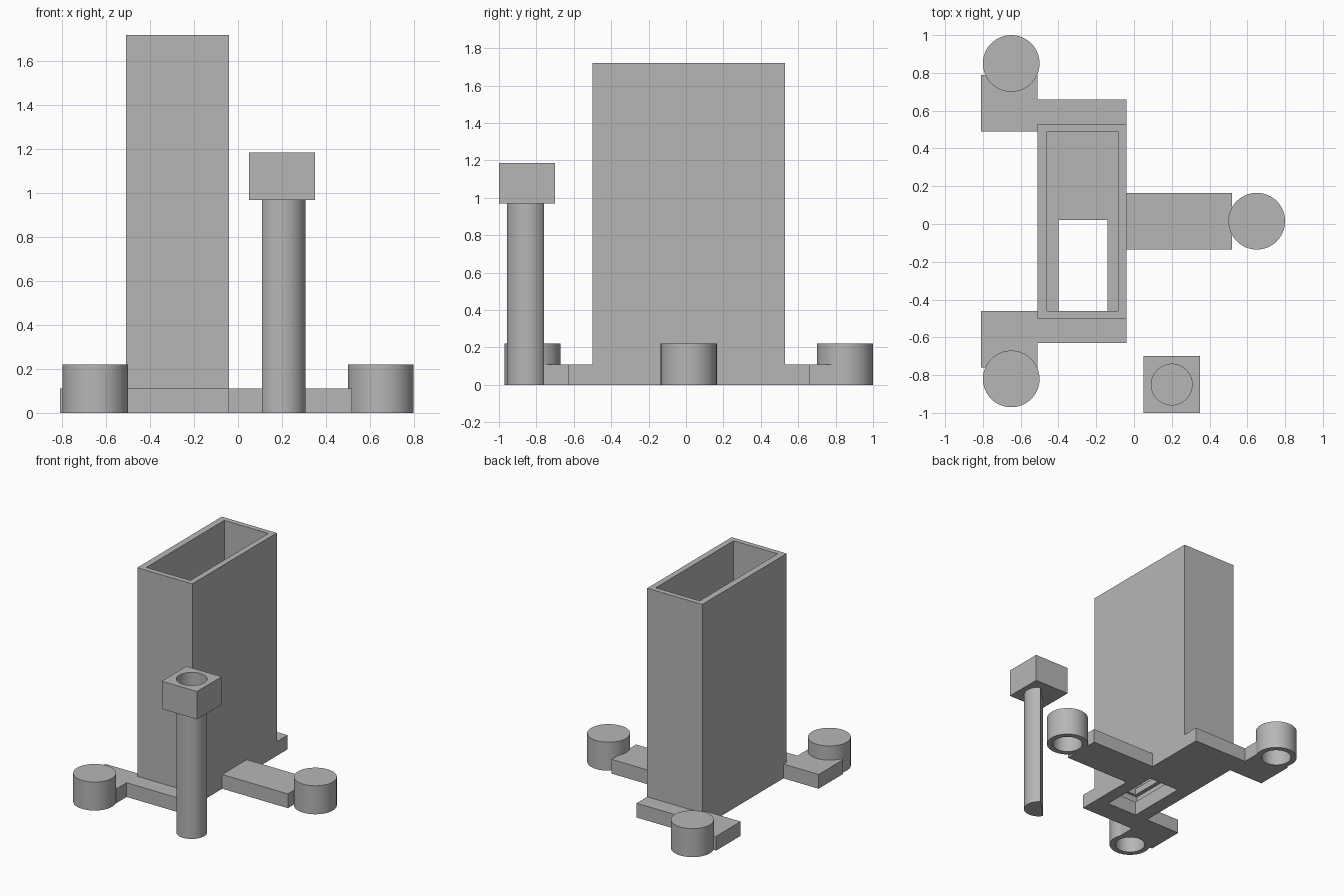
import bpy, bmesh, math
from mathutils import Vector

cube = bpy.data.objects.get("Cube")
if cube:
    bpy.data.objects.remove(cube, do_unlink=True)

grey = bpy.data.materials.new("plain grey")
grey.use_nodes = True
colour = (0.47, 0.47, 0.47, 1)
grey.diffuse_color = colour
grey.node_tree.nodes["Principled BSDF"].inputs["Base Color"].default_value = colour

MID_Y = 0.015  # mirror line of the base


def prism(name, outline, z0, z1):
    """Extrude a flat outline from z0 to z1."""
    bm = bmesh.new()
    face = bm.faces.new([bm.verts.new((x, y, z0)) for x, y in outline])
    top = bmesh.ops.extrude_face_region(bm, geom=[face])["geom"]
    bmesh.ops.translate(bm, vec=(0, 0, z1 - z0),
                        verts=[v for v in top if isinstance(v, bmesh.types.BMVert)])
    bmesh.ops.recalc_face_normals(bm, faces=bm.faces)
    mesh = bpy.data.meshes.new(name)
    bm.to_mesh(mesh)
    bm.free()
    mesh.materials.append(grey)
    obj = bpy.data.objects.new(name, mesh)
    bpy.context.collection.objects.link(obj)
    return obj


def box(name, x0, x1, y0, y1, z0, z1):
    return prism(name, [(x0, y0), (x1, y0), (x1, y1), (x0, y1)], z0, z1)


def arc(cx, cy, r, start=0.0, sweep=360.0, steps=64):
    count = steps if sweep == 360 else steps + 1
    angles = [math.radians(start + sweep * i / steps) for i in range(count)]
    return [(cx + r * math.cos(a), cy + r * math.sin(a)) for a in angles]


def cut(obj, *cutters):
    """Subtract the cutters and remove them."""
    bpy.context.view_layer.objects.active = obj
    for cutter in cutters:
        cutter.hide_render = True
        mod = obj.modifiers.new("cut", 'BOOLEAN')
        mod.operation, mod.solver, mod.object = 'DIFFERENCE', 'EXACT', cutter
        bpy.ops.object.modifier_apply(modifier=mod.name)
        bpy.data.objects.remove(cutter, do_unlink=True)


def smooth(obj):
    bpy.ops.object.select_all(action='DESELECT')
    obj.select_set(True)
    bpy.context.view_layer.objects.active = obj
    bpy.ops.object.shade_smooth_by_angle(angle=math.radians(30))


# Tall open box with a floor opening and a slot inside the floor
tall_box = box("tall_box", -0.51, -0.04, -0.5, 0.53, 0, 1.72)
cut(tall_box,
    box("cavity", -0.46, -0.085, -0.46, 0.49, 0.22, 2),
    box("floor_opening", -0.40, -0.14, -0.46, 0.02, -0.1, 0.3),
    box("floor_slot", -0.43, -0.11, -0.48, 0.04, 0.11, 0.17))

# Foot positions, hollow from below
FOOT_R, HOLE_R, HOLE_TOP = 0.15, 0.108, 0.16
feet = {"back_foot": (-0.65, 0.85), "front_foot": (-0.65, 2 * MID_Y - 0.85),
        "left_foot": (0.65, MID_Y)}


def foot_hole(name):
    return prism(name + "_hole", arc(*feet[name], HOLE_R), -0.1, HOLE_TOP)


for name, (x, y) in feet.items():
    foot = prism(name, arc(x, y, FOOT_R), 0, 0.22)
    cut(foot, foot_hole(name))
    smooth(foot)

# Stepped arms at both ends, mirrored
half = [(-0.04, 0.53), (-0.04, 0.66), (-0.51, 0.66), (-0.51, 0.79),
        (-0.81, 0.79), (-0.81, 0.49), (-0.51, 0.49), (-0.51, 0.53)]
for side in ("back", "front"):
    outline = half if side == "back" else [(x, 2 * MID_Y - y) for x, y in half]
    arm = prism(side + "_arm", outline, 0, 0.11)
    cut(arm, foot_hole(side + "_foot"))

# Straight side arm
box("left_arm", -0.04, 0.52, -0.135, 0.165, 0, 0.11)

# Separate peg: D-shaped shaft with a square, socketed head
PX, PY, PR = 0.2, -0.85, 0.108
shaft = prism("peg_shaft", arc(PX, PY, PR, start=213, sweep=204, steps=40), 0, 0.97)
smooth(shaft)
head = box("peg_head", PX - 0.15, PX + 0.15, PY - 0.15, PY + 0.15, 0.97, 1.185)
cut(head, prism("socket", arc(PX, PY, PR), 1.03, 1.3))
smooth(head)
